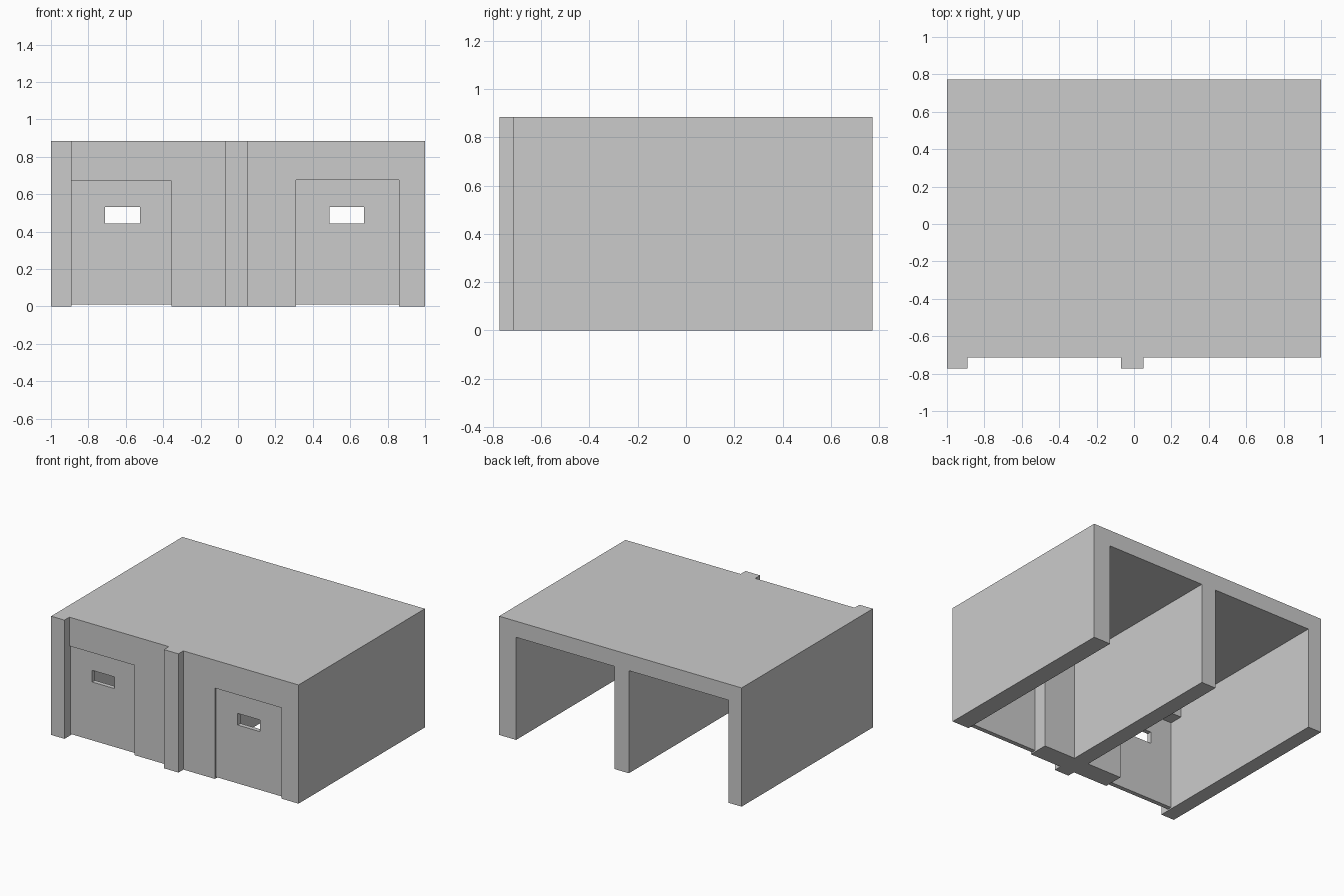
import bpy, bmesh

if "Cube" in bpy.data.objects:
    bpy.data.objects.remove(bpy.data.objects["Cube"])

FRONT, TIP, BACK = -0.715, -0.773, 0.773   # wall face, pilaster face, open back
INNER = -0.566                             # inside of the front wall
TOP, CEILING = 0.885, 0.765


def prism(name, outline, z0, z1):
    """Extrude a plan outline from z0 to z1."""
    bm = bmesh.new()
    base = bm.faces.new([bm.verts.new((x, y, z0)) for x, y in outline])
    ext = bmesh.ops.extrude_face_region(bm, geom=[base])
    for v in ext["geom"]:
        if isinstance(v, bmesh.types.BMVert):
            v.co.z = z1
    bmesh.ops.recalc_face_normals(bm, faces=bm.faces)
    mesh = bpy.data.meshes.new(name)
    bm.to_mesh(mesh)
    bm.free()
    ob = bpy.data.objects.new(name, mesh)
    bpy.context.collection.objects.link(ob)
    return ob


def box(name, x0, x1, y0, y1, z0, z1):
    return prism(name, [(x0, y0), (x1, y0), (x1, y1), (x0, y1)], z0, z1)


def cut(target, cutter):
    """Subtract the cutter, apply, and remove it."""
    mod = target.modifiers.new("cut", 'BOOLEAN')
    mod.operation, mod.solver, mod.object = 'DIFFERENCE', 'EXACT', cutter
    cutter.hide_render = True
    bpy.context.view_layer.objects.active = target
    bpy.ops.object.modifier_apply(modifier=mod.name)
    bpy.data.objects.remove(cutter)


# Garage block with two front pilasters
garage = prism("garage_shell", [
    (-1, TIP), (-0.89, TIP), (-0.89, FRONT), (-0.07, FRONT), (-0.07, TIP),
    (0.05, TIP), (0.05, FRONT), (1, FRONT), (1, BACK), (-1, BACK)], 0, TOP)

# Each bay: side, bay x range, door x range, door height, window x range
bays = [("left", -0.89, -0.07, -0.89, -0.355, 0.67, -0.71, -0.525),
        ("right", 0.05, 0.86, 0.31, 0.86, 0.677, 0.49, 0.675)]

for side, bx0, bx1, dx0, dx1, dz, wx0, wx1 in bays:
    # Bay open to the back, then the doorway through the front wall
    cut(garage, box("bay_cutter", bx0, bx1, INNER, 1, -0.1, CEILING))
    cut(garage, box("doorway_cutter", dx0, dx1, -0.75, -0.5, -0.1, dz))
    # Thin door panel with a slot window
    door = box(side + "_door", dx0, dx1, -0.703, -0.67, 0.01, dz)
    cut(door, box("window_cutter", wx0, wx1, -0.8, -0.6, 0.445, 0.532))
